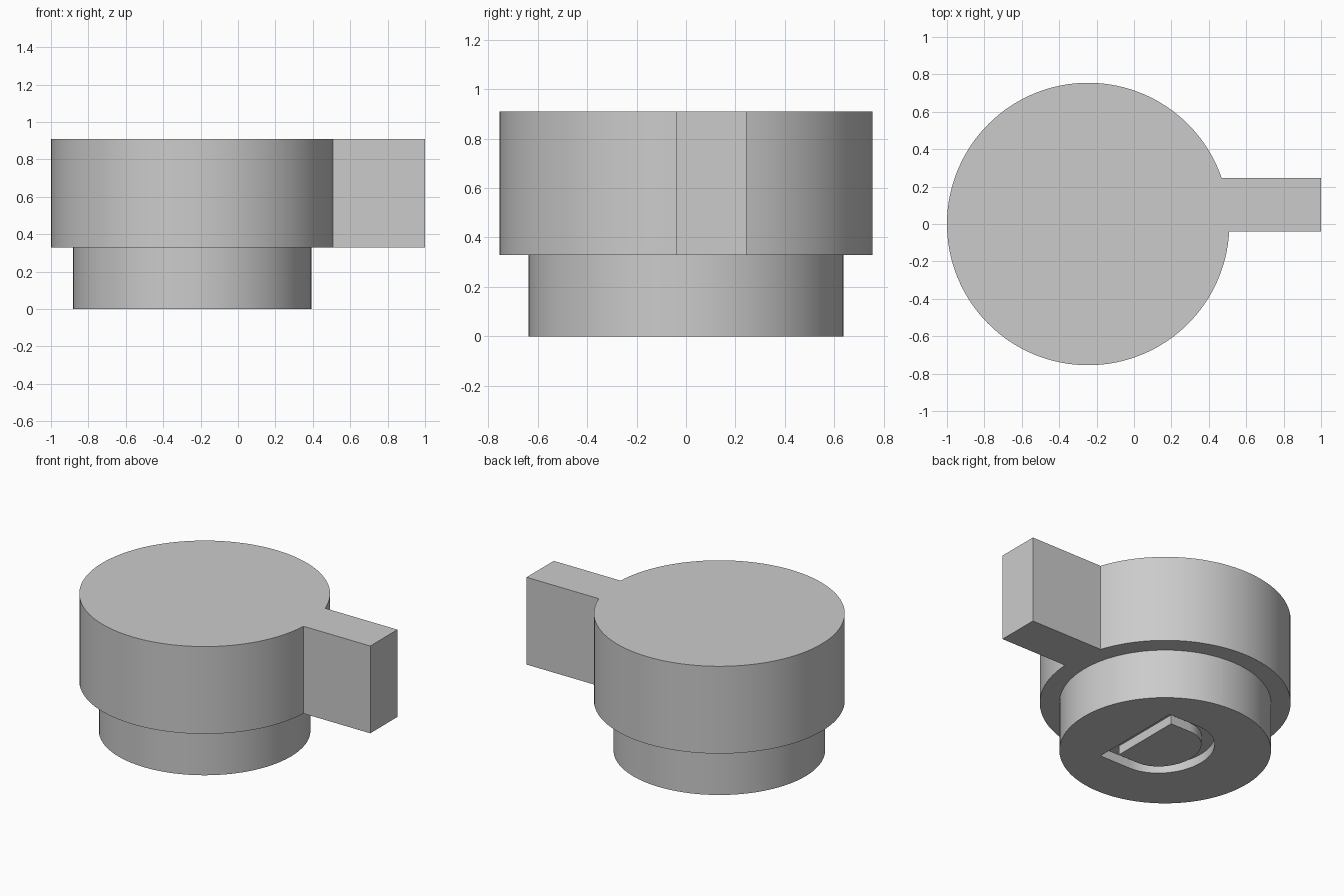
import bpy, bmesh, math

if "Cube" in bpy.data.objects:
    bpy.data.objects.remove(bpy.data.objects["Cube"], do_unlink=True)

grey = bpy.data.materials.new("light_grey")
grey.use_nodes = True
grey.diffuse_color = (0.6, 0.6, 0.6, 1)
grey.node_tree.nodes["Principled BSDF"].inputs["Base Color"].default_value = (0.6, 0.6, 0.6, 1)

CENTRE = -0.245          # x of the round body's axis
STEP = 0.33              # height where the stem meets the body


def prism(name, outline, bottom, top):
    """Extrude a closed xy outline, given around the body axis."""
    bm = bmesh.new()
    face = bm.faces.new([bm.verts.new((x + CENTRE, y, bottom)) for x, y in outline])
    lifted = bmesh.ops.extrude_face_region(bm, geom=[face])["geom"]
    verts = [v for v in lifted if isinstance(v, bmesh.types.BMVert)]
    bmesh.ops.translate(bm, verts=verts, vec=(0, 0, top - bottom))
    bmesh.ops.recalc_face_normals(bm, faces=bm.faces)
    mesh = bpy.data.meshes.new(name)
    bm.to_mesh(mesh)
    bm.free()
    mesh.materials.append(grey)
    obj = bpy.data.objects.new(name, mesh)
    bpy.context.collection.objects.link(obj)
    return obj


def arc(rx, ry, start, end, steps, cx=0, cy=0):
    angles = [start + (end - start) * i / steps for i in range(steps + 1)]
    return [(cx + rx * math.cos(a), cy + ry * math.sin(a)) for a in angles]


def half_round(flat_x, half_height, depth_x):
    """Flat on +x, rounded on -x."""
    cx, cy = 0.03, 0.025
    curve = arc(depth_x, half_height, math.pi / 2, 1.5 * math.pi, 32, cx, cy)
    return curve + [(flat_x, cy - half_height), (flat_x, cy + half_height)]


def finish(obj):
    bpy.ops.object.select_all(action="DESELECT")
    obj.select_set(True)
    bpy.context.view_layer.objects.active = obj
    bpy.ops.object.shade_smooth_by_angle(angle=math.radians(30))


# Round body and its side lever share one outline
radius, low, high = 0.755, -0.04, 0.245
rim = arc(radius, radius, math.asin(high / radius),
          2 * math.pi + math.asin(low / radius), 120)
lever = [(1 - CENTRE, low), (1 - CENTRE, high)]
finish(prism("body_with_lever", rim + lever, STEP, 0.91))

# Narrower stem with a keyed groove cut in its underside
stem = prism("stem", arc(0.637, 0.637, 0, 2 * math.pi, 120)[:-1], 0, STEP)
depth = 0.06
cutter = prism("groove_cutter", half_round(0.257, 0.325, 0.29), -0.1, depth)
cutter.hide_render = True
cut = stem.modifiers.new("groove", "BOOLEAN")
cut.operation = "DIFFERENCE"
cut.solver = "EXACT"
cut.object = cutter
bpy.context.view_layer.objects.active = stem
bpy.ops.object.modifier_apply(modifier=cut.name)
bpy.data.objects.remove(cutter, do_unlink=True)
finish(stem)

# Raised island left inside the groove
finish(prism("groove_island", half_round(0.18, 0.245, 0.21), 0, depth))
